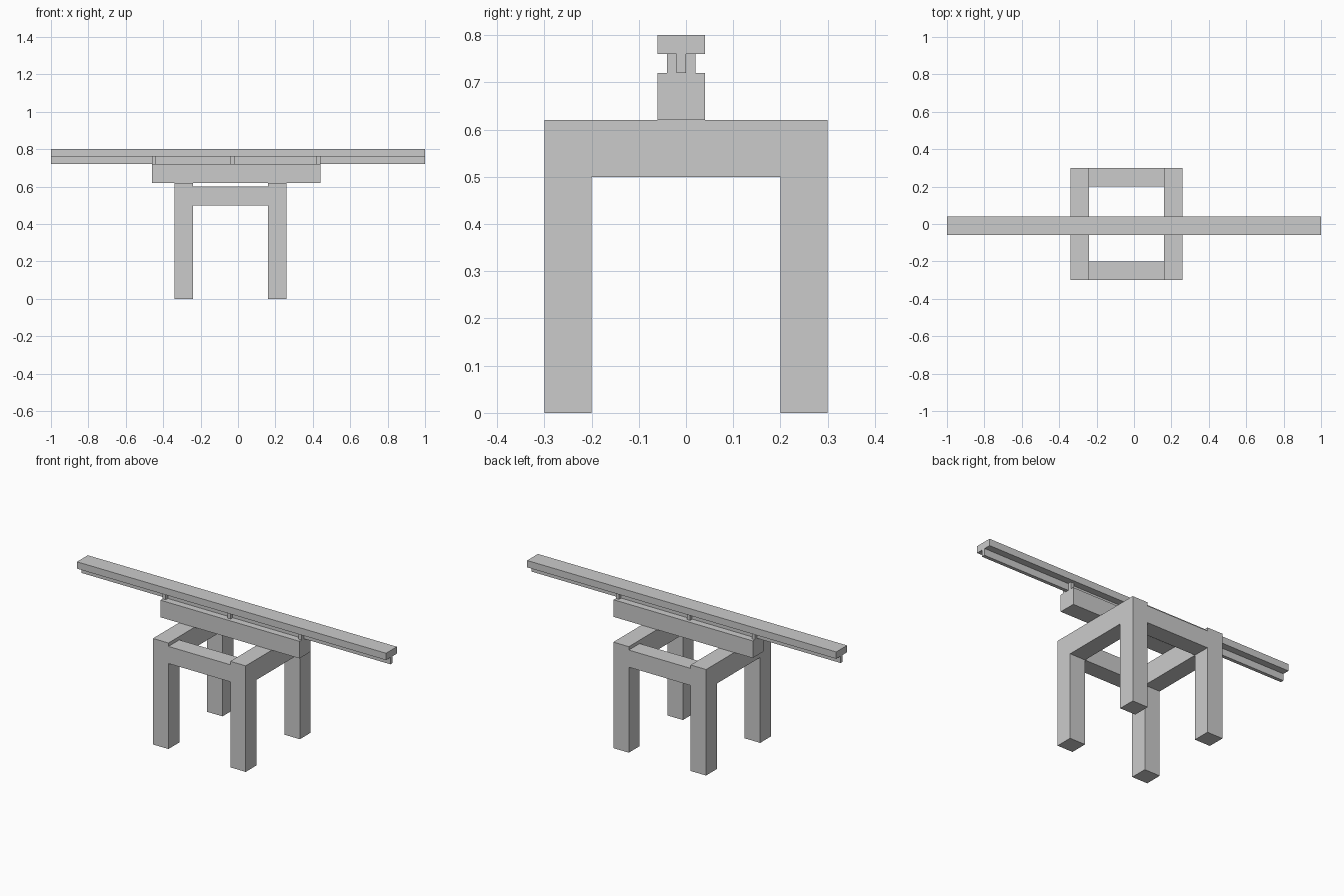
import bpy, bmesh

if "Cube" in bpy.data.objects:
    bpy.data.objects.remove(bpy.data.objects["Cube"])


def extrude_profile(name, profile, x0, x1):
    """Solid with a (y, z) profile extruded along x from x0 to x1."""
    bm = bmesh.new()
    face = bm.faces.new([bm.verts.new((x0, y, z)) for y, z in profile])
    ext = bmesh.ops.extrude_face_region(bm, geom=[face])["geom"]
    moved = [g for g in ext if isinstance(g, bmesh.types.BMVert)]
    bmesh.ops.translate(bm, verts=moved, vec=(x1 - x0, 0, 0))
    bmesh.ops.recalc_face_normals(bm, faces=bm.faces)
    mesh = bpy.data.meshes.new(name)
    bm.to_mesh(mesh)
    bm.free()
    obj = bpy.data.objects.new(name, mesh)
    bpy.context.collection.objects.link(obj)
    return obj


def box(name, x, y, z):
    return extrude_profile(name, [(y[0], z[0]), (y[1], z[0]), (y[1], z[1]), (y[0], z[1])], *x)


# Side frames: two legs joined by a top bar
arch = [(-0.3, 0), (-0.2, 0), (-0.2, 0.5), (0.2, 0.5),
        (0.2, 0), (0.3, 0), (0.3, 0.62), (-0.3, 0.62)]
extrude_profile("left_leg_frame", arch, -0.34, -0.24)
extrude_profile("right_leg_frame", arch, 0.16, 0.26)

# Cross rails between the frames, slightly lower than the side bars
box("front_cross_rail", (-0.24, 0.16), (-0.3, -0.2), (0.5, 0.6))
box("back_cross_rail", (-0.24, 0.16), (0.2, 0.3), (0.5, 0.6))

# Support beam resting on the frames
box("support_beam", (-0.46, 0.44), (-0.06, 0.04), (0.62, 0.72))

# Long sliding rail with a T-shaped section
tee = [(-0.02, 0.72), (0.0, 0.72), (0.0, 0.76), (0.04, 0.76),
       (0.04, 0.8), (-0.06, 0.8), (-0.06, 0.76), (-0.02, 0.76)]
extrude_profile("long_rail", tee, -1, 1)

# Pairs of guide pegs holding the rail's web
for place, x in (("left", -0.46), ("middle", -0.04), ("right", 0.42)):
    for side, y in (("front", -0.04), ("back", 0.0)):
        box(f"{place}_{side}_guide_peg", (x, x + 0.02), (y, y + 0.02), (0.72, 0.76))
